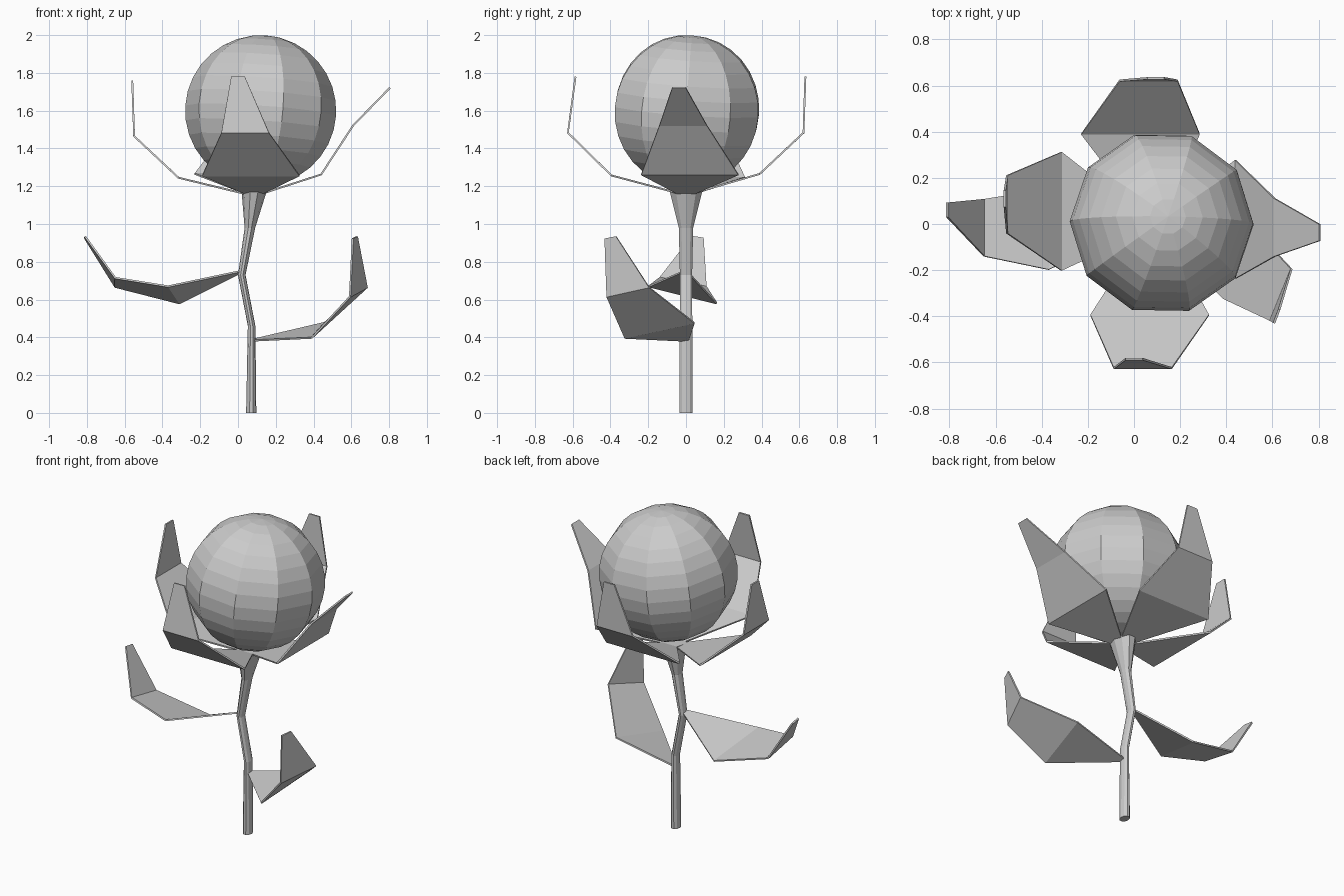
import bpy
import bmesh
import math
from mathutils import Matrix, Vector

cube = bpy.data.objects.get("Cube")
if cube:
    bpy.data.objects.remove(cube, do_unlink=True)

# Single matte colour
GREY = (0.6, 0.6, 0.6, 1)
grey = bpy.data.materials.new("plain_grey")
grey.use_nodes = True
grey.diffuse_color = GREY
shader = next(n for n in grey.node_tree.nodes if n.type == "BSDF_PRINCIPLED")
shader.inputs["Base Color"].default_value = GREY


def finish(name, bm):
    """Turn a bmesh into a flat-shaded object."""
    bmesh.ops.recalc_face_normals(bm, faces=bm.faces)
    mesh = bpy.data.meshes.new(name)
    bm.to_mesh(mesh)
    bm.free()
    mesh.materials.append(grey)
    obj = bpy.data.objects.new(name, mesh)
    bpy.context.collection.objects.link(obj)
    return obj


def blade(name, rows):
    """Thin folded strip through pairs of left and right edge points."""
    bm = bmesh.new()
    pairs = [[bm.verts.new(p) for p in row] for row in rows]
    for (a, b), (c, d) in zip(pairs, pairs[1:]):
        bm.faces.new((a, b, d, c))
    obj = finish(name, bm)
    solid = obj.modifiers.new("thickness", "SOLIDIFY")
    solid.thickness = 0.01
    solid.offset = 0


def petal(name, turn, spine):
    """Petal pointing to the front, then turned about z; spine is (side, out, z)."""
    spin = Matrix.Rotation(math.radians(turn), 3, "Z")
    centre = Vector((0.085, 0, 0))
    rows = []
    for (side, out, z), half in zip(spine, HALF_WIDTHS):
        rows.append([centre + spin @ Vector((side + s * half, -out, z)) for s in (-1, 1)])
    blade(name, rows)


# Flower head: tilted faceted ball
bm = bmesh.new()
tilt = (Matrix.Rotation(math.radians(4), 4, "Y")
        @ Matrix.Rotation(math.radians(-4), 4, "X")
        @ Matrix.Rotation(math.radians(17), 4, "Z"))
bmesh.ops.create_uvsphere(bm, u_segments=10, v_segments=16, radius=0.4,
                          matrix=Matrix.Translation((0.12, 0.005, 1.6)) @ tilt)
finish("flower_head", bm)

# Stem: bent tube, rows are (x, z, x radius, y radius)
SIDES = 10
bm = bmesh.new()
rings = []
for x, z, rx, ry in [(0.07, 0, 0.027, 0.036), (0.072, 0.46, 0.02, 0.035),
                     (0.02, 0.73, 0.02, 0.034), (0.063, 0.98, 0.028, 0.04),
                     (0.085, 1.17, 0.066, 0.09)]:
    angles = [math.tau * i / SIDES for i in range(SIDES)]
    rings.append([bm.verts.new((x + rx * math.cos(a), ry * math.sin(a), z)) for a in angles])
for low, high in zip(rings, rings[1:]):
    for i in range(SIDES):
        j = (i + 1) % SIDES
        bm.faces.new((low[i], low[j], high[j], high[i]))
bm.faces.new(rings[0])
bm.faces.new(rings[-1])
finish("stem", bm)

# Petals around the head
HALF_WIDTHS = (0.04, 0.257, 0.126, 0.036)
petal("front_petal", 0, [(0, 0.03, 1.16), (-0.017, 0.395, 1.257),
                         (-0.047, 0.625, 1.483), (-0.085, 0.585, 1.78)])
petal("back_petal", 180, [(0, 0.03, 1.16), (0.057, 0.39, 1.265),
                          (0.022, 0.622, 1.483), (-0.01, 0.632, 1.78)])
petal("right_petal", -90, [(0, 0.05, 1.16), (-0.055, 0.4, 1.245),
                           (-0.085, 0.635, 1.465), (-0.11, 0.645, 1.76)])
petal("left_petal", 90, [(0, 0.04, 1.16), (0.02, 0.355, 1.262),
                         (-0.015, 0.525, 1.522), (-0.037, 0.72, 1.722)])

# Leaves on the stem
blade("right_leaf", [((0.01, -0.015, 0.75), (0.01, 0.015, 0.74)),
                     ((-0.37, -0.198, 0.67), (-0.31, 0.163, 0.58)),
                     ((-0.65, -0.14, 0.715), (-0.65, 0.108, 0.667)),
                     ((-0.81, 0.03, 0.935), (-0.81, 0.093, 0.925))])
blade("left_leaf", [((0.085, -0.02, 0.383), (0.09, 0.015, 0.39)),
                    ((0.39, -0.325, 0.397), (0.46, 0.045, 0.477)),
                    ((0.592, -0.42, 0.615), (0.683, -0.195, 0.665)),
                    ((0.607, -0.43, 0.923), (0.63, -0.37, 0.935))])
